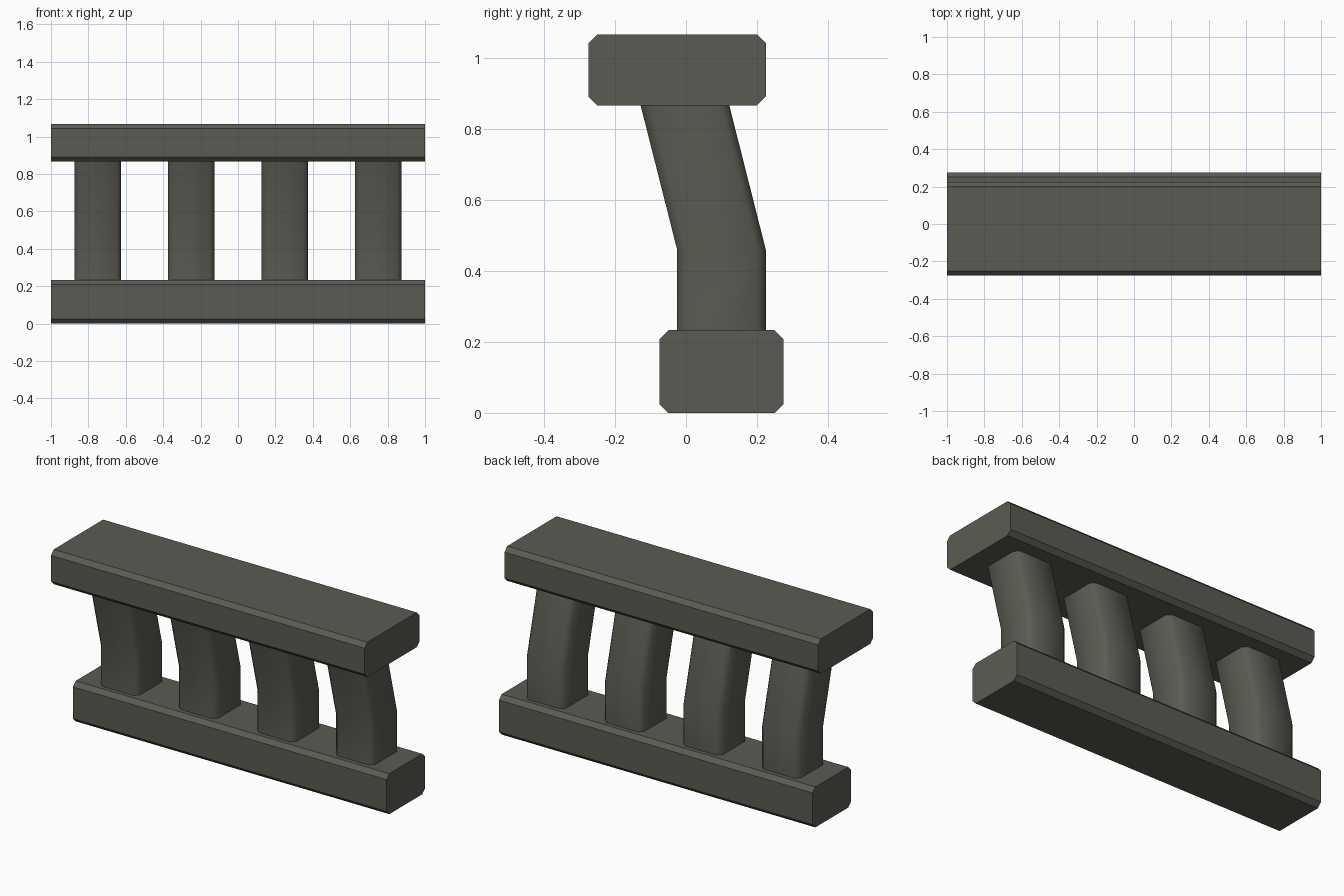
import bpy, bmesh, math

if "Cube" in bpy.data.objects:
    bpy.data.objects.remove(bpy.data.objects["Cube"])

stone = bpy.data.materials.new("dark_stone")
stone.diffuse_color = (0.105, 0.102, 0.085, 1)
stone.use_nodes = True
stone.node_tree.nodes["Principled BSDF"].inputs["Base Color"].default_value = stone.diffuse_color


def octagon(a0, a1, b0, b1, c):
    """Rectangle outline with corners cut by c, counter-clockwise."""
    return [(a0 + c, b0), (a1 - c, b0), (a1, b0 + c), (a1, b1 - c),
            (a1 - c, b1), (a0 + c, b1), (a0, b1 - c), (a0, b0 + c)]


def loft(name, rings):
    """Skin a closed solid through matching rings of points."""
    bm = bmesh.new()
    loops = [[bm.verts.new(p) for p in ring] for ring in rings]
    n = len(loops[0])
    for lo, hi in zip(loops, loops[1:]):
        for i in range(n):
            j = (i + 1) % n
            bm.faces.new((lo[i], lo[j], hi[j], hi[i]))
    bm.faces.new(loops[0][::-1])
    bm.faces.new(loops[-1])
    bmesh.ops.recalc_face_normals(bm, faces=bm.faces[:])
    me = bpy.data.meshes.new(name)
    bm.to_mesh(me)
    bm.free()
    me.materials.append(stone)
    ob = bpy.data.objects.new(name, me)
    bpy.context.collection.objects.link(ob)
    return ob


# Chamfered rails running along x
for name, y0, y1, z0, z1 in (("bottom_rail", -0.275 + 0.2, 0.275, 0.0, 0.233),
                             ("top_rail", -0.275, 0.225, 0.867, 1.067)):
    profile = octagon(y0, y1, z0, z1, 0.025)
    loft(name, [[(x, y, z) for y, z in profile] for x in (-1, 1)])

# Bent balusters: upright foot, then leaning forward; ends tucked into rails
path = [(0.1, 0.225), (0.1, 0.46), (-0.005, 0.875)]
section = octagon(-0.125, 0.125, -0.125, 0.125, 0.025)
for k, x in enumerate((-0.75, -0.25, 0.25, 0.75)):
    ob = loft(f"baluster_{k + 1}",
              [[(x + u, cy + v, z) for u, v in section] for cy, z in path])
    bpy.ops.object.select_all(action='DESELECT')
    ob.select_set(True)
    bpy.context.view_layer.objects.active = ob
    bpy.ops.object.shade_smooth_by_angle(angle=math.radians(50))
